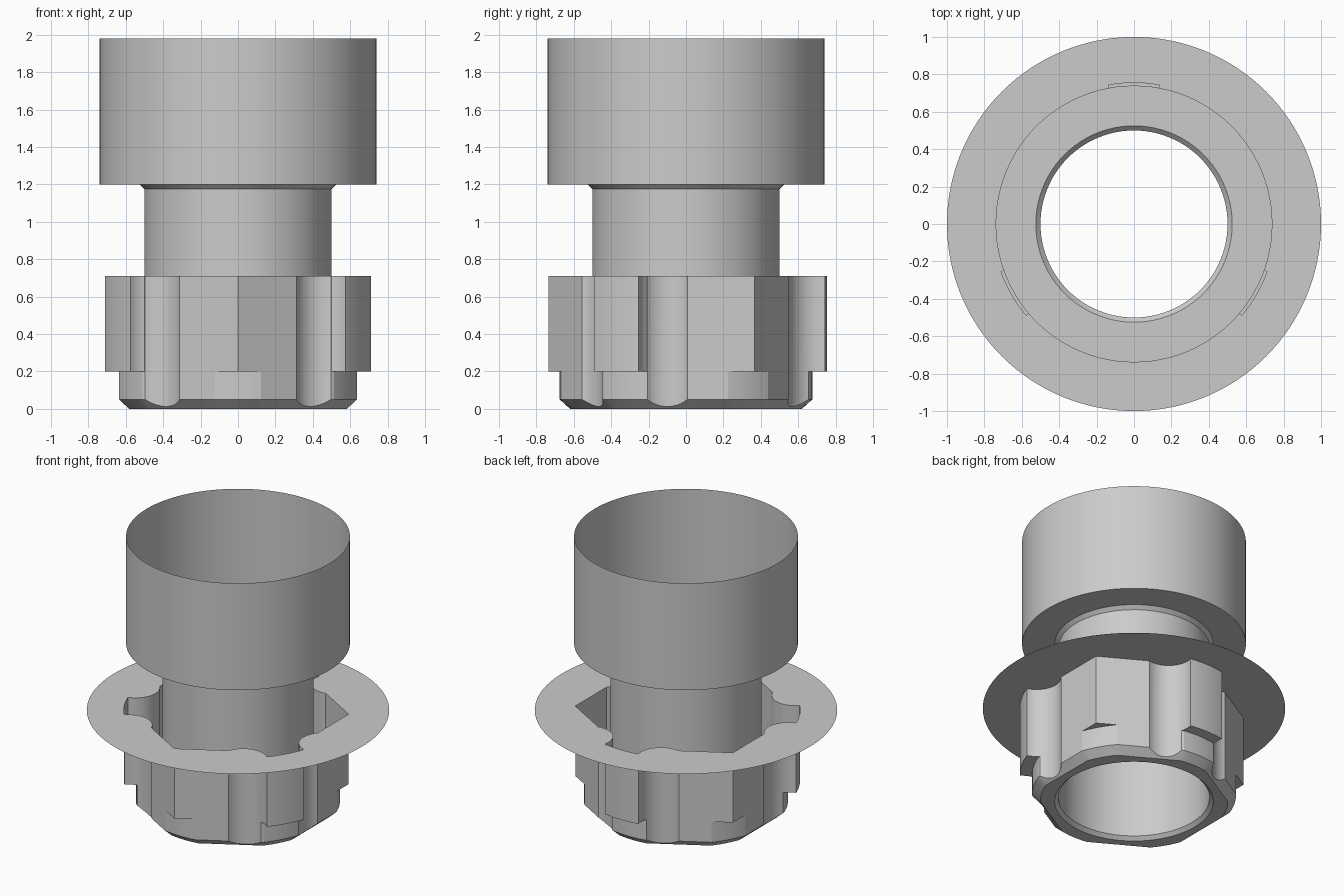
import bpy, bmesh
from math import radians, sin, cos, pi

if "Cube" in bpy.data.objects:
    bpy.data.objects.remove(bpy.data.objects["Cube"], do_unlink=True)

grey = bpy.data.materials.new("plain_grey")
grey.use_nodes = True
grey.diffuse_color = (0.6, 0.6, 0.6, 1)
grey.node_tree.nodes["Principled BSDF"].inputs["Base Color"].default_value = (0.6, 0.6, 0.6, 1)


def finish(name, bm):
    bmesh.ops.recalc_face_normals(bm, faces=bm.faces)
    mesh = bpy.data.meshes.new(name)
    bm.to_mesh(mesh)
    bm.free()
    mesh.materials.append(grey)
    obj = bpy.data.objects.new(name, mesh)
    bpy.context.collection.objects.link(obj)
    return obj


def lathe(name, profile, sides=96, turn=0.0, centre=(0, 0), closed=True):
    """Stack of rings given as (radius, height) pairs."""
    bm = bmesh.new()
    rings = []
    for r, z in profile:
        angles = [turn + 2 * pi * i / sides for i in range(sides)]
        rings.append([bm.verts.new((centre[0] + r * cos(a), centre[1] + r * sin(a), z))
                      for a in angles])
    for low, high in zip(rings, rings[1:]):
        for i in range(sides):
            j = (i + 1) % sides
            bm.faces.new((low[i], low[j], high[j], high[i]))
    if closed:
        bm.faces.new(rings[0][::-1])
        bm.faces.new(rings[-1])
    return finish(name, bm)


def wedge(name, angle, half, radius, z0, z1):
    """Pie-slice block with a round outer face."""
    steps = 12
    bm = bmesh.new()
    arc = [angle + half * (2 * i / steps - 1) for i in range(steps + 1)]
    pts = [(0.3 * cos(angle), 0.3 * sin(angle))]
    pts += [(radius * cos(a), radius * sin(a)) for a in arc]
    base = bm.faces.new([bm.verts.new((x, y, z0)) for x, y in pts])
    top = bmesh.ops.extrude_face_region(bm, geom=[base], use_keep_orig=True)["geom"]
    bmesh.ops.translate(bm, vec=(0, 0, z1 - z0),
                        verts=[v for v in top if isinstance(v, bmesh.types.BMVert)])
    return finish(name, bm)


def combine(obj, tool, operation):
    mod = obj.modifiers.new("combine", 'BOOLEAN')
    mod.operation, mod.object, mod.solver = operation, tool, 'EXACT'
    bpy.context.view_layer.update()
    result = bpy.data.meshes.new_from_object(
        obj.evaluated_get(bpy.context.evaluated_depsgraph_get()))
    obj.modifiers.clear()
    obj.data = result
    bpy.data.objects.remove(tool, do_unlink=True)


def smooth(obj):
    bpy.ops.object.select_all(action='DESELECT')
    obj.select_set(True)
    bpy.context.view_layer.objects.active = obj
    bpy.ops.object.shade_smooth_by_angle(angle=radians(20))


FLANGE = 0.71

# Hexagonal base with its lower corners turned down to a round
base = lathe("fluted_base_and_flange", [(0.672, 0), (0.735, 0.05), (0.735, 0.8)],
             sides=6, turn=radians(30))
combine(base, lathe("turning", [(0.62, 0), (0.675, 0.05), (0.675, 0.2), (0.9, 0.2), (0.9, 0.85)]),
        'INTERSECT')

# Three grip lobes, each with a groove on both sides
lobes = [radians(a) for a in (90, 210, 330)]
for a in lobes:
    combine(base, wedge("lobe", a, radians(13), 0.755, 0.199, 0.81), 'UNION')
for a in lobes:
    for side in (-1, 1):
        g = a + side * radians(22.5)
        combine(base, lathe("groove", [(0.161, -0.1), (0.161, 0.9)], 64,
                            centre=(0.763 * cos(g), 0.763 * sin(g))), 'DIFFERENCE')

# Flange sheet around the base, and the bore with a bevelled mouth
combine(base, lathe("flange", [(1, FLANGE), (1, 0.95)], 128), 'UNION')
combine(base, lathe("bore", [(0.55, -0.025), (0.5, 0.025), (0.5, 1)]), 'DIFFERENCE')

# Open the base at flange level so only the thin shell remains
bm = bmesh.new()
bm.from_mesh(base.data)
bmesh.ops.bisect_plane(bm, geom=bm.verts[:] + bm.edges[:] + bm.faces[:], dist=1e-5,
                       plane_co=(0, 0, FLANGE + 0.002), plane_no=(0, 0, 1), clear_outer=True)
rim = [f for f in bm.faces if f.calc_center_median().z > FLANGE + 0.0005]
bmesh.ops.delete(bm, geom=rim, context='FACES')
bm.to_mesh(base.data)
bm.free()
smooth(base)

# Neck tube flaring into the wide open cup
smooth(lathe("neck_and_cup", [(0.5, FLANGE), (0.5, 1.175), (0.525, 1.2), (0.74, 1.2), (0.74, 1.98)],
             closed=False))
